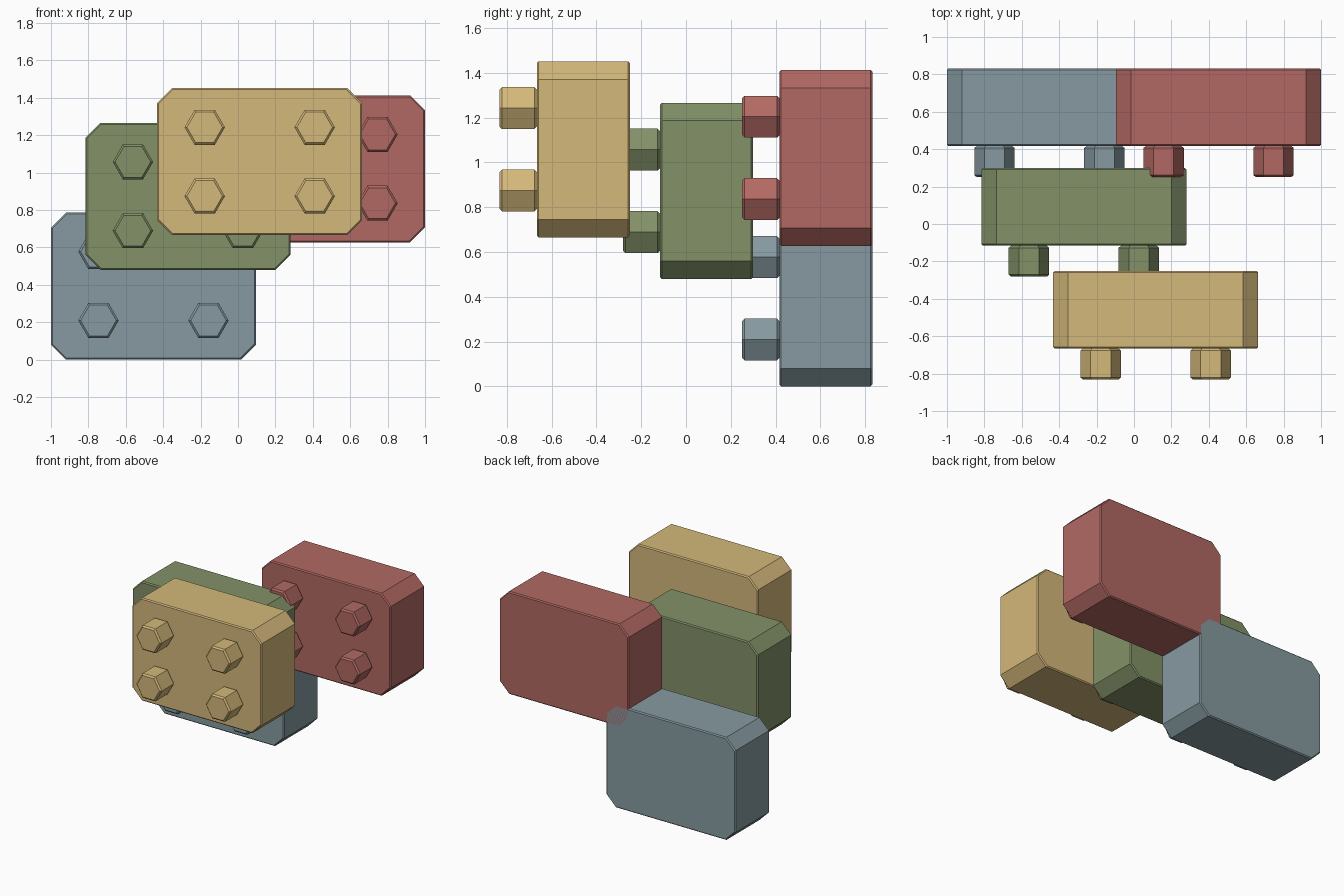
import bpy
import bmesh
from math import cos, sin, pi

WIDTH, HEIGHT, DEPTH = 1.096, 0.786, 0.415
CHAMFER, STUD_RADIUS, STUD_LENGTH = 0.08, 0.108, 0.166

cube = bpy.data.objects.get("Cube")
if cube:
    bpy.data.objects.remove(cube, do_unlink=True)


def make_material(name, rgb):
    mat = bpy.data.materials.new(name)
    mat.use_nodes = True
    mat.diffuse_color = (*rgb, 1)
    mat.node_tree.nodes["Principled BSDF"].inputs["Base Color"].default_value = (*rgb, 1)
    return mat


def prism(name, outline, front, depth, rim, mat):
    """Extrude an x-z outline backwards and soften the front and back rims."""
    bm = bmesh.new()
    face = bm.faces.new([bm.verts.new((x, front, z)) for x, z in outline])
    back = bmesh.ops.extrude_face_region(bm, geom=[face], use_keep_orig=True)["geom"]
    bmesh.ops.translate(bm, vec=(0, depth, 0),
                        verts=[g for g in back if isinstance(g, bmesh.types.BMVert)])
    bmesh.ops.recalc_face_normals(bm, faces=bm.faces)
    rims = [e for e in bm.edges if abs(e.verts[0].co.y - e.verts[1].co.y) < 1e-5]
    bmesh.ops.bevel(bm, geom=rims, offset=rim, segments=1, profile=0.5, affect='EDGES')
    mesh = bpy.data.meshes.new(name)
    bm.to_mesh(mesh)
    bm.free()
    mesh.materials.append(mat)
    obj = bpy.data.objects.new(name, mesh)
    bpy.context.collection.objects.link(obj)
    return obj


def block(colour, rgb, cx, front, cz):
    mat = make_material(colour, rgb)
    # Body with cut corners
    w, h, c = WIDTH / 2, HEIGHT / 2, CHAMFER
    quarter = [(w, h - c), (w - c, h)]
    half = quarter + [(-x, z) for x, z in reversed(quarter)]
    outline = half + [(-x, -z) for x, z in half]
    body = prism(colour + "_block", [(cx + x, cz + z) for x, z in outline],
                 front, DEPTH, 0.008, mat)
    # Four hexagonal studs on the front
    for side, sx in (("left", 1), ("right", -1)):
        for level, sz in (("upper", 1), ("lower", -1)):
            hexagon = [(cx + sx * 0.294 + STUD_RADIUS * cos(i * pi / 3),
                        cz + sz * 0.184 + STUD_RADIUS * sin(i * pi / 3)) for i in range(6)]
            stud = prism(f"{colour}_{level}_{side}_stud", hexagon,
                         front - STUD_LENGTH, STUD_LENGTH, 0.011, mat)
            stud.parent = body


block("blue_grey", (0.238, 0.323, 0.356), -0.452, 0.417, 0.393)
block("brick_red", (0.445, 0.141, 0.125), 0.452, 0.417, 1.02)
block("olive_green", (0.223, 0.283, 0.136), -0.268, -0.116, 0.873)
block("sand_yellow", (0.658, 0.479, 0.195), 0.116, -0.666, 1.058)
